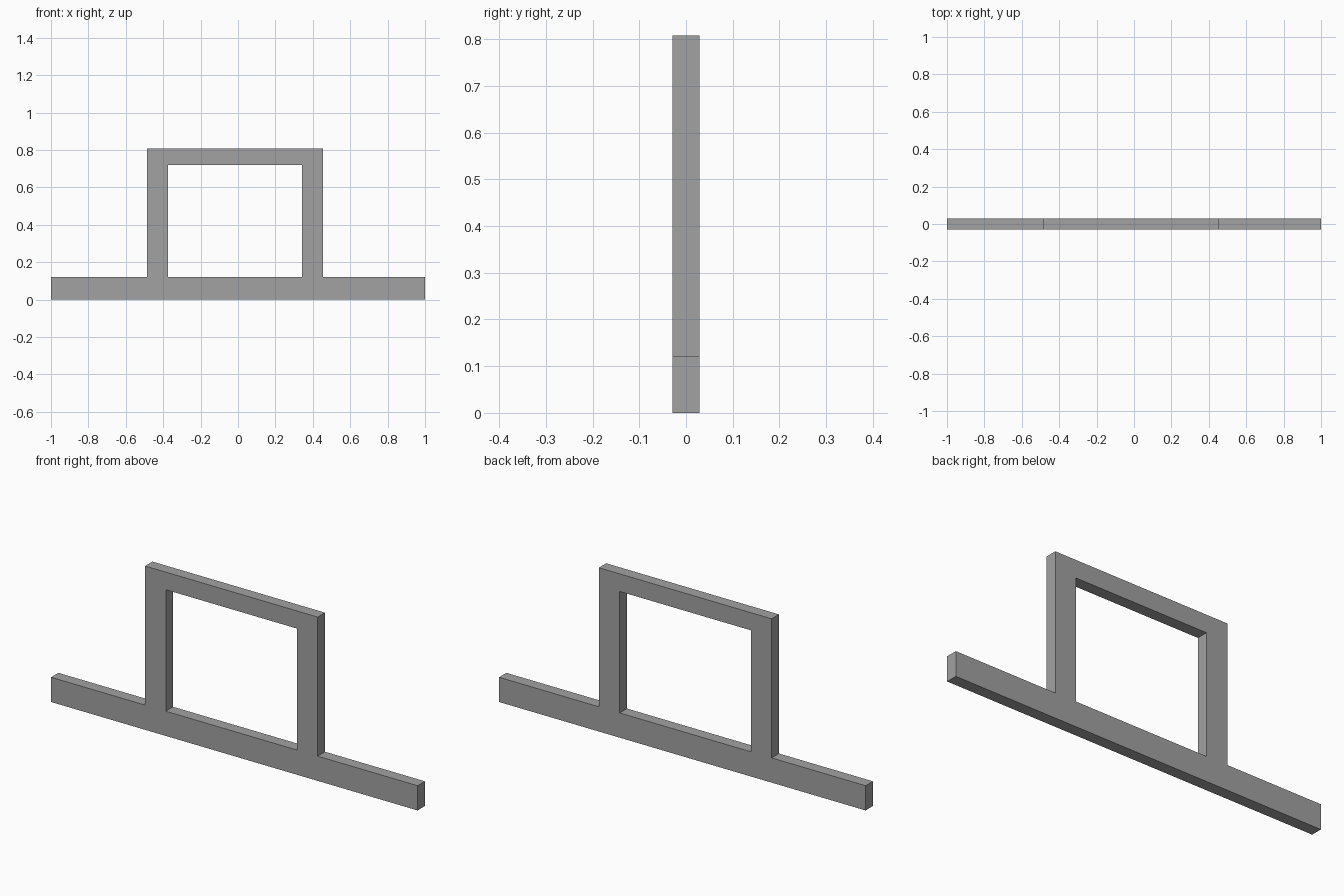
import bpy

cube = bpy.data.objects.get("Cube")
if cube:
    bpy.data.objects.remove(cube, do_unlink=True)

GREY = (0.36, 0.36, 0.36, 1)
mat = bpy.data.materials.new("plain grey")
mat.use_nodes = True
mat.diffuse_color = GREY
mat.node_tree.nodes["Principled BSDF"].inputs["Base Color"].default_value = GREY

DEPTH = 0.057
BEAM_TOP, RAIL_BOTTOM, TOP = 0.122, 0.721, 0.808
POST_WIDTH = 0.113
LEFT_POST, RIGHT_POST = 0.342, -0.487  # lower x edge of each post


def board(name, x0, x1, z0, z1):
    """Square-edged board spanning the given x and z ranges."""
    bpy.ops.mesh.primitive_cube_add(size=1, location=((x0 + x1) / 2, 0, (z0 + z1) / 2))
    ob = bpy.context.object
    ob.name = name
    ob.scale = (x1 - x0, DEPTH, z1 - z0)
    bpy.ops.object.transform_apply(location=False, rotation=False, scale=True)
    ob.data.materials.append(mat)


# Long base beam
board("base_beam", -1, 1, 0, BEAM_TOP)

# Two uprights standing on the beam
for name, x in (("left_post", LEFT_POST), ("right_post", RIGHT_POST)):
    board(name, x, x + POST_WIDTH, BEAM_TOP, TOP)

# Rail fitted between the uprights, flush with their tops
board("top_rail", RIGHT_POST + POST_WIDTH, LEFT_POST, RAIL_BOTTOM, TOP)
